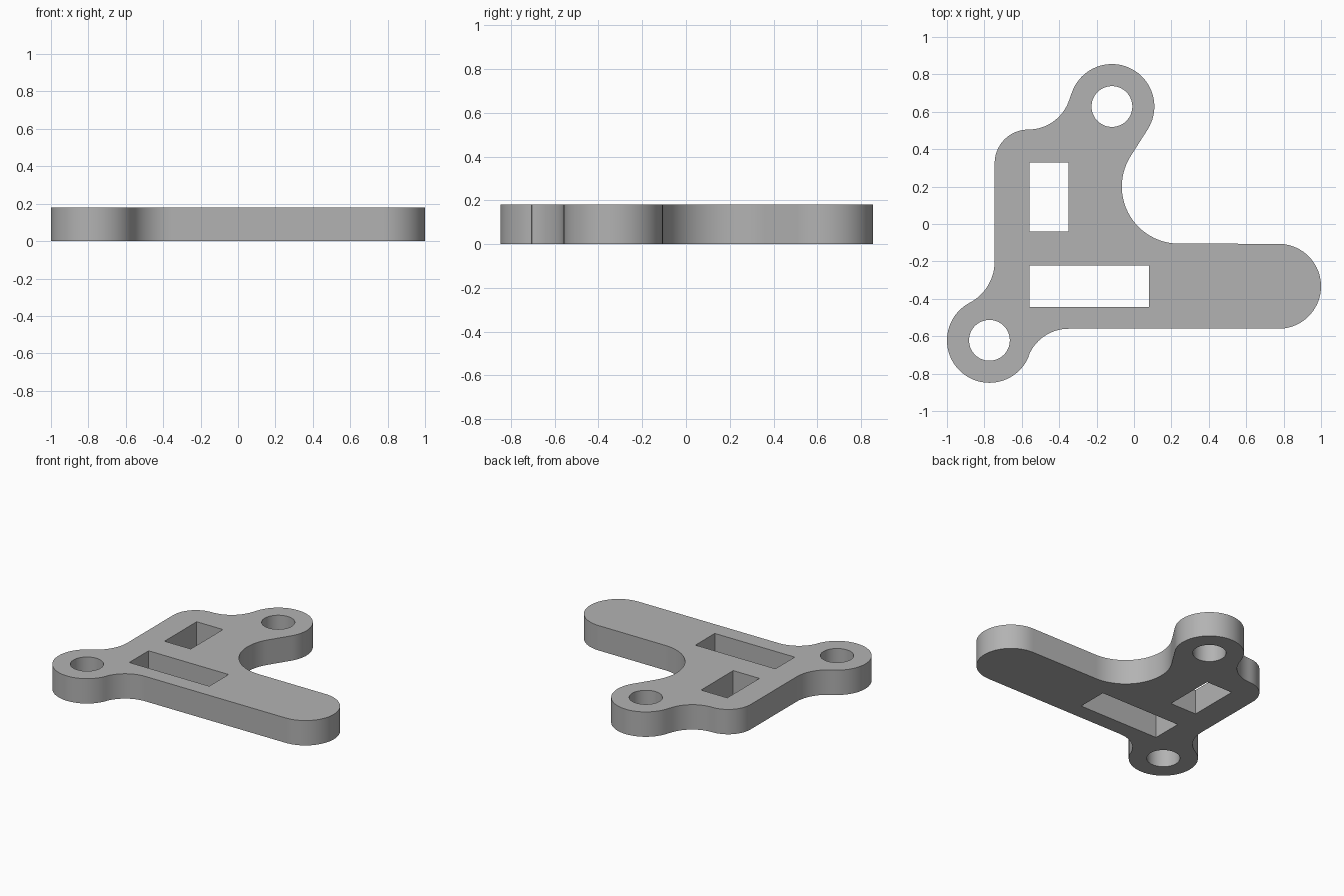
import bpy
import bmesh
from math import atan2, ceil, cos, pi, sin, sqrt, tau

if "Cube" in bpy.data.objects:
    bpy.data.objects.remove(bpy.data.objects["Cube"], do_unlink=True)

THICKNESS = 0.18

# Outline rounds, counter-clockwise: x, y, radius (negative where concave)
ROUNDS = [
    (0.773, -0.333, 0.227),    # arm end
    (0.24, 0.2, -0.305),       # large inner sweep
    (-0.118, 0.628, 0.227),    # back lobe
    (-0.565, 0.735, -0.23),    # back fillet
    (-0.565, 0.325, 0.18),     # body corner
    (-0.995, -0.2, -0.25),     # side fillet
    (-0.773, -0.622, 0.227),   # front lobe
    (-0.35, -0.79, -0.23),     # front fillet
]
BOLT_HOLES = [(-0.118, 0.628), (-0.773, -0.622)]
SLOTS = [(-0.56, -0.04, -0.35, 0.328), (-0.56, -0.443, 0.08, -0.222)]


def tangent_angle(a, b):
    """Angle of the outward normal of the line joining two rounds."""
    dx, dy = b[0] - a[0], b[1] - a[1]
    length = sqrt(dx * dx + dy * dy)
    along = max(-1, min(1, (a[2] - b[2]) / length))
    across = sqrt(1 - along * along)
    return atan2(dy * along - dx * across, dx * along + dy * across)


def arc(x, y, r, start, sweep):
    steps = max(2, ceil(abs(sweep) / (pi / 36)))
    angles = [start + sweep * i / steps for i in range(steps + 1)]
    return [(x + r * cos(t), y + r * sin(t)) for t in angles]


def belt(rounds):
    """Closed outline running round all the arcs, joined by tangents."""
    points = []
    for i, (x, y, r) in enumerate(rounds):
        start = tangent_angle(rounds[i - 1], rounds[i])
        end = tangent_angle(rounds[i], rounds[(i + 1) % len(rounds)])
        sweep = (end - start) % tau if r > 0 else -((start - end) % tau)
        points += arc(x, y, r, start, sweep)
    return points


def add_loop(bm, points):
    verts = [bm.verts.new((x, y, 0)) for x, y in points]
    for i, v in enumerate(verts):
        bm.edges.new((verts[i - 1], v))


# Flat plate with its holes
bm = bmesh.new()
add_loop(bm, belt(ROUNDS))
for x, y in BOLT_HOLES:
    add_loop(bm, arc(x, y, 0.109, 0, tau)[:-1])
for x0, y0, x1, y1 in SLOTS:
    add_loop(bm, [(x0, y0), (x1, y0), (x1, y1), (x0, y1)])
bmesh.ops.remove_doubles(bm, verts=bm.verts[:], dist=0.0005)
bmesh.ops.triangle_fill(bm, edges=bm.edges[:], use_beauty=True, normal=(0, 0, 1))

# Thicken upwards
result = bmesh.ops.extrude_face_region(bm, geom=bm.faces[:], use_keep_orig=True)
top = [g for g in result["geom"] if isinstance(g, bmesh.types.BMVert)]
bmesh.ops.translate(bm, verts=top, vec=(0, 0, THICKNESS))
bmesh.ops.recalc_face_normals(bm, faces=bm.faces[:])

mesh = bpy.data.meshes.new("bracket_plate")
bm.to_mesh(mesh)
bm.free()
plate = bpy.data.objects.new("bracket_plate", mesh)
bpy.context.collection.objects.link(plate)

# Plain grey finish
grey = bpy.data.materials.new("plain grey")
grey.use_nodes = True
colour = (0.45, 0.45, 0.45, 1)
grey.diffuse_color = colour
grey.node_tree.nodes["Principled BSDF"].inputs["Base Color"].default_value = colour
mesh.materials.append(grey)

bpy.ops.object.select_all(action="DESELECT")
plate.select_set(True)
bpy.context.view_layer.objects.active = plate
bpy.ops.object.shade_smooth_by_angle(angle=pi / 6)
